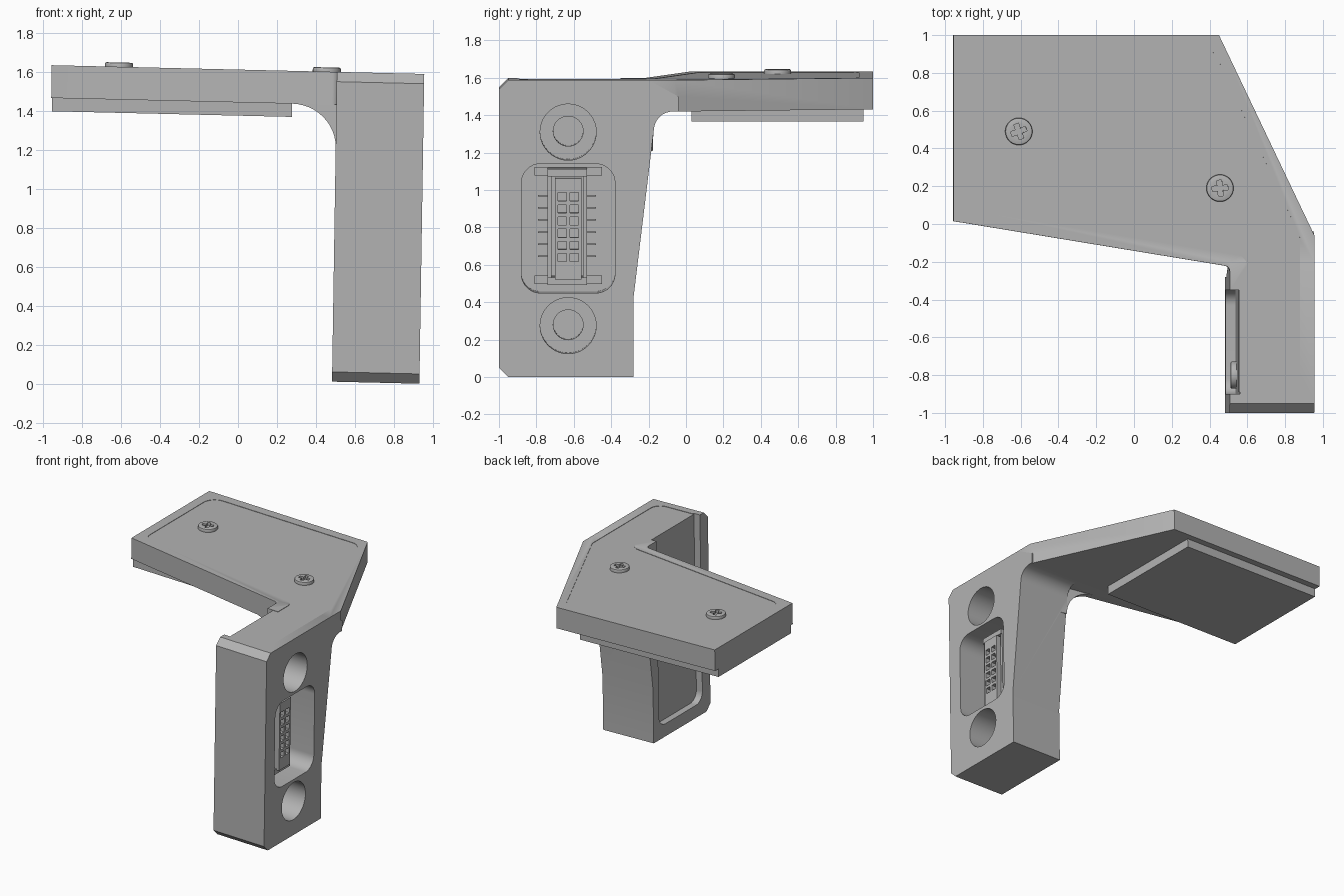
import bpy, bmesh, math
from mathutils import Vector, Matrix

if "Cube" in bpy.data.objects:
    bpy.data.objects.remove(bpy.data.objects["Cube"])

GREY = (0.45, 0.45, 0.45, 1)
grey = bpy.data.materials.new("plain_grey")
grey.use_nodes = True
grey.diffuse_color = GREY
grey.node_tree.nodes["Principled BSDF"].inputs["Base Color"].default_value = GREY
parts = []


def finish(name, bm):
    bmesh.ops.recalc_face_normals(bm, faces=bm.faces)
    mesh = bpy.data.meshes.new(name)
    bm.to_mesh(mesh)
    bm.free()
    mesh.materials.append(grey)
    obj = bpy.data.objects.new(name, mesh)
    bpy.context.scene.collection.objects.link(obj)
    return obj


def place(axis, p, d):
    """Put a flat point p at depth d along an axis."""
    return {"x": (d, p[0], p[1]), "y": (p[0], d, p[1]), "z": (p[0], p[1], d)}[axis]


def prism(name, pts, axis, lo, hi, inset=0):
    bm = bmesh.new()
    face = bm.faces.new([bm.verts.new(place(axis, p, lo)) for p in pts])
    if inset:
        ring = bmesh.ops.inset_region(bm, faces=[face], thickness=inset)["faces"]
        bmesh.ops.delete(bm, geom=ring, context="FACES")
    new = bmesh.ops.extrude_face_region(bm, geom=bm.faces[:])["geom"]
    bmesh.ops.translate(bm, verts=[g for g in new if isinstance(g, bmesh.types.BMVert)],
                        vec=place(axis, (0, 0), hi - lo))
    return finish(name, bm)


def boxes(name, specs):
    """One mesh of boxes, each given as (x0, x1, y0, y1, z0, z1)."""
    bm = bmesh.new()
    for x0, x1, y0, y1, z0, z1 in specs:
        m = Matrix.Translation(((x0 + x1) / 2, (y0 + y1) / 2, (z0 + z1) / 2))
        bmesh.ops.create_cube(bm, size=1, matrix=m @ Matrix.Diagonal((x1 - x0, y1 - y0, z1 - z0, 1)))
    return finish(name, bm)


def rounded(corners, steps=7):
    """Round the corners (u, v, radius) of a polygon."""
    out = []
    for i, (u, v, r) in enumerate(corners):
        p = Vector((u, v))
        if not r:
            out.append(p)
            continue
        a = (Vector(corners[i - 1][:2]) - p).normalized()
        b = (Vector(corners[(i + 1) % len(corners)][:2]) - p).normalized()
        half = a.angle(b) / 2
        centre = p + (a + b).normalized() * r / math.sin(half)
        s = p + a * r / math.tan(half) - centre
        e = p + b * r / math.tan(half) - centre
        for k in range(steps + 1):
            d = s.lerp(e, k / steps).normalized() * r
            out.append(centre + d)
    return out


def circle(u, v, r, n=40):
    return [(u + r * math.cos(2 * math.pi * k / n), v + r * math.sin(2 * math.pi * k / n)) for k in range(n)]


def rect(u0, u1, v0, v1, r):
    return rounded([(u0, v0, r), (u1, v0, r), (u1, v1, r), (u0, v1, r)])


def combine(obj, other, how):
    mod = obj.modifiers.new("join", "BOOLEAN")
    mod.operation, mod.solver, mod.object = how, "EXACT", other
    graph = bpy.context.evaluated_depsgraph_get()
    mesh = bpy.data.meshes.new_from_object(obj.evaluated_get(graph))
    obj.modifiers.clear()
    obj.data = mesh
    bpy.data.objects.remove(other)


TOP, UNDER, INNER, OUTER = 1.588, 1.42, 0.507, 0.955

# Post with chamfered front edges and a tapering back
post = rounded([(-1, 0.05, 0), (-0.95, 0, 0), (-0.28, 0, 0), (-0.28, 0.43, 0), (-0.16, UNDER, 0.1),
                (-0.04, UNDER, 0), (-0.04, 1.5, 0), (-0.2, TOP, 0), (-0.95, TOP, 0), (-1, TOP - 0.05, 0)])
body = prism("body", post, "x", INNER, OUTER)

# Overhanging arm
arm = rounded([(-0.955, 1, 0), (0.45, 1, 0), (OUTER, -0.06, 0), (OUTER, -0.9, 0), (INNER, -0.9, 0),
               (INNER, -0.225, 0.03), (-0.955, 0.015, 0)])
combine(body, prism("arm", arm, "z", UNDER, TOP), "UNION")

# Curved gusset under the arm
curve = [(0.28 + 0.227 * math.sin(t * math.pi / 24), 1.2 + 0.22 * math.cos(t * math.pi / 24)) for t in range(13)]
gusset = prism("gusset", curve + [(0.56, 1.2), (0.56, 1.46), (0.28, 1.46)], "y", -0.185, -0.14)
for v in gusset.data.vertices:
    v.co.y -= 0.165 * (v.co.x - 0.28)
combine(body, gusset, "UNION")

# Recess on the inner side of the post, open at the top
combine(body, prism("recess", rect(-0.9, -0.35, 0.1, 1.8, 0.08), "x", 0.4, 0.56), "DIFFERENCE")

# Lid set into the top
lid = rounded([(-0.88, 0.925, 0.1), (0.42, 0.925, 0.08), (0.88, -0.07, 0.1), (0.88, -0.89, 0.08), (0.555, -0.89, 0),
               (0.555, -0.35, 0), (0.6, -0.35, 0), (0.6, -0.168, 0.07), (-0.88, 0.075, 0.08)])
combine(body, prism("lid_seat", lid, "z", TOP - 0.03, TOP + 0.1), "DIFFERENCE")
parts.append(prism("lid", lid, "z", TOP - 0.035, TOP - 0.003, inset=0.006))

# Counterbored holes and the connector pocket on the outer side
for z in (0.275, 1.31):
    combine(body, prism("counterbore", circle(-0.63, z, 0.15), "x", 0.75, 1.1), "DIFFERENCE")
    combine(body, prism("bore", circle(-0.63, z, 0.08), "x", 0.6, 0.8), "DIFFERENCE")
combine(body, prism("pocket", rect(-0.88, -0.38, 0.45, 1.14, 0.1), "x", 0.6, 1.1), "DIFFERENCE")
parts.append(body)

# Pad under the arm
parts.append(boxes("pad", [(-0.95, 0.28, 0.03, 0.95, 1.352, UNDER + 0.01)]))

# Connector: housing with sockets, end latches and side pins
housing = boxes("connector_housing", [(0.6, 0.87, -0.7, -0.56, 0.52, 1.06)])
rows = [0.8 + 0.065 * (k - 2.5) for k in range(6)]
holes = [(0.8, 0.95, y - 0.022, y + 0.022, z - 0.022, z + 0.022) for y in (-0.662, -0.598) for z in rows]
combine(housing, boxes("sockets", holes), "DIFFERENCE")
parts.append(housing)
parts.append(boxes("connector_shroud", [(0.6, 0.84, y, y + 0.02, 0.52, 1.08) for y in (-0.74, -0.55)]))
parts.append(boxes("connector_latches", [b for z in (0.49, 1.07) for b in (
    (0.6, 0.85, -0.74, -0.53, z, z + 0.04), (0.6, 0.65, -0.81, -0.45, z, z + 0.045))]))
parts.append(boxes("connector_pins", [(0.6, 0.63, y, y + 0.05, z - 0.004, z + 0.004)
                                      for y in (-0.79, -0.53) for z in rows]))


# Cross head screws
def screw(name, matrix):
    head = prism(name, circle(0, 0, 0.072), "z", -0.02, 0.022)
    edge = head.modifiers.new("soft_edge", "BEVEL")
    edge.width, edge.segments, edge.limit_method = 0.008, 2, "ANGLE"
    a, b = 0.042, 0.013
    cross = [(a, -b), (a, b), (b, b), (b, a), (-b, a), (-b, b), (-a, b), (-a, -b),
             (-b, -b), (-b, -a), (b, -a), (b, -b)]
    combine(head, prism("cross", cross, "z", 0, 0.1), "DIFFERENCE")
    head.data.transform(matrix)
    parts.append(head)


for name, x, y, turn in (("outer_screw", -0.61, 0.49, 0.35), ("inner_screw", 0.455, 0.19, 0.1)):
    screw(name, Matrix.Translation((x, y, TOP)) @ Matrix.Rotation(turn, 4, "Z"))
screw("side_screw", Matrix.Translation((0.55, -0.8, 0.5)) @ Matrix.Rotation(-math.pi / 2, 4, "Y"))

# Slight lean of the whole bracket, then shading
lean = Matrix.Identity(4)
lean[0][2], lean[0][3] = 0.0157, -0.0157 * TOP
lean[2][0], lean[2][3] = -0.0235, 0.0235 * 0.945
bpy.ops.object.select_all(action="DESELECT")
for obj in parts:
    obj.data.transform(lean)
    obj.select_set(True)
bpy.context.view_layer.objects.active = parts[0]
bpy.ops.object.shade_smooth_by_angle(angle=math.radians(30))
